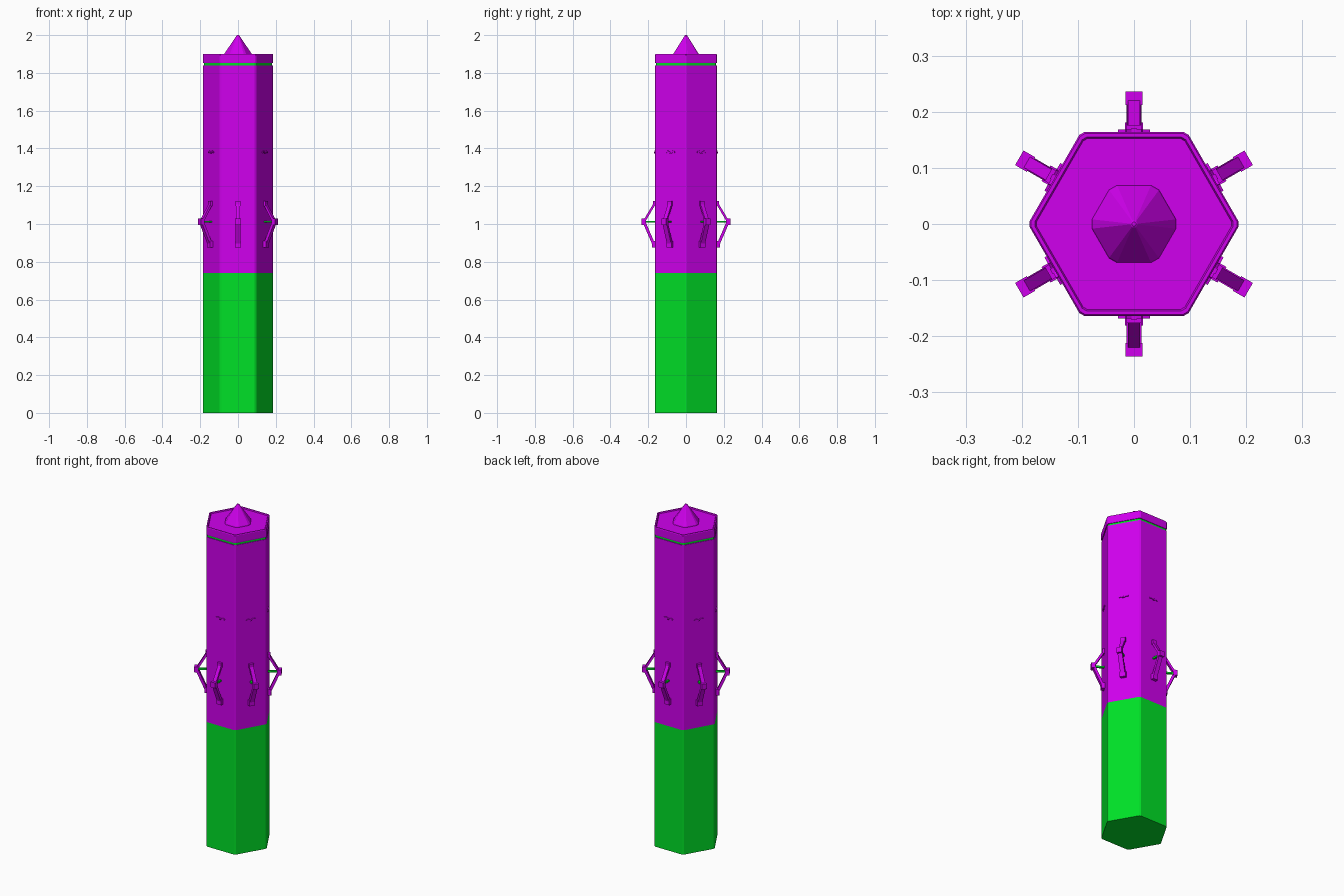
import bpy, bmesh, math
from mathutils import Vector, Matrix

if "Cube" in bpy.data.objects:
    bpy.data.objects.remove(bpy.data.objects["Cube"])


def material(name, color):
    m = bpy.data.materials.new(name)
    m.diffuse_color = color
    m.use_nodes = True
    m.node_tree.nodes["Principled BSDF"].inputs["Base Color"].default_value = m.diffuse_color
    return m


MAGENTA = material("magenta", (0.63, 0.0, 0.85, 1))
GREEN = material("green", (0.0, 0.75, 0.02, 1))


def finish(name, bm, mat):
    bmesh.ops.recalc_face_normals(bm, faces=bm.faces)
    me = bpy.data.meshes.new(name)
    bm.to_mesh(me)
    bm.free()
    me.materials.append(mat)
    ob = bpy.data.objects.new(name, me)
    bpy.context.collection.objects.link(ob)
    return ob


def hexagon(r, z, cut):
    """Hexagon ring with small corner chamfers."""
    c = [Vector((r * math.cos(math.radians(60 * i)), r * math.sin(math.radians(60 * i)), z)) for i in range(6)]
    pts = []
    for i in range(6):
        for nb in (c[i - 1], c[(i + 1) % 6]):
            pts.append(c[i].lerp(nb, cut))
    return pts


def hex_loft(name, profile, mat, cut=0.03):
    bm = bmesh.new()
    rings = [[bm.verts.new(p) for p in hexagon(r, z, cut)] for r, z in profile]
    for a, b in zip(rings, rings[1:]):
        for i in range(12):
            j = (i + 1) % 12
            bm.faces.new((a[i], a[j], b[j], b[i]))
    bm.faces.new(rings[0])
    bm.faces.new(rings[-1])
    return finish(name, bm, mat)


def box(bm, size, matrix):
    bmesh.ops.create_cube(bm, size=1, matrix=matrix @ Matrix.Diagonal((*size, 1)))


def bar(bm, p, q, w, d):
    """Rectangular bar in the local radial plane (x outwards, y sideways)."""
    p, q = Vector(p), Vector(q)
    z = (q - p).normalized()
    y = Vector((0, 1, 0)) if abs(z.y) < 0.5 else Vector((0, 0, 1))
    x = y.cross(z).normalized()
    y = z.cross(x)
    rot = Matrix((x, y, z)).transposed().to_4x4()
    box(bm, (d, w, (q - p).length), Matrix.Translation((p + q) / 2) @ rot)


# Column, coloured lower sleeve, ring and lid
hex_loft("upper_body", [(0.188, 0.74), (0.188, 1.84)], MAGENTA)
hex_loft("lower_body", [(0.188, 0), (0.188, 0.74)], GREEN)
hex_loft("green_ring", [(0.184, 1.838), (0.184, 1.853)], GREEN)
hex_loft("lid", [(0.188, 1.852), (0.189, 1.856), (0.189, 1.896), (0.186, 1.90),
                 (0.179, 1.90), (0.176, 1.894)], MAGENTA)
# Pointed finial
hex_loft("finial", [(0.080, 1.893), (0.078, 1.90), (0.007, 1.998), (0.004, 2.0)], MAGENTA, 0.12)


def bracket():
    bm = bmesh.new()
    bar(bm, (0.166, 0, 1.108), (0.221, 0, 1.015), 0.022, 0.012)
    bar(bm, (0.222, 0, 1.01), (0.172, 0, 0.895), 0.026, 0.015)
    box(bm, (0.024, 0.030, 0.032), Matrix.Translation((0.224, 0, 1.012)))
    box(bm, (0.018, 0.026, 0.026), Matrix.Translation((0.167, 0, 1.108)))
    box(bm, (0.022, 0.032, 0.034), Matrix.Translation((0.170, 0, 0.892)))
    return bm


def rod():
    bm = bmesh.new()
    bar(bm, (0.16, 0, 1.012), (0.215, 0, 1.012), 0.010, 0.010)
    return bm


def clip():
    bm = bmesh.new()
    for s in (-1, 1):
        bar(bm, (0.164, 0.004 * s, 1.377), (0.164, 0.016 * s, 1.385), 0.008, 0.008)
        bar(bm, (0.164, 0.014 * s, 1.384), (0.164, 0.027 * s, 1.380), 0.008, 0.008)
    box(bm, (0.014, 0.010, 0.008), Matrix.Translation((0.163, 0, 1.378)))
    return bm


# One bracket, rod and clip on every face
for name, maker, mat in (("side_bracket", bracket, MAGENTA), ("bracket_rod", rod, GREEN), ("face_clip", clip, MAGENTA)):
    for k in range(6):
        bm = maker()
        bmesh.ops.rotate(bm, verts=bm.verts, cent=(0, 0, 0),
                         matrix=Matrix.Rotation(math.radians(30 + 60 * k), 3, 'Z'))
        finish(f"{name}_{k + 1}", bm, mat)
